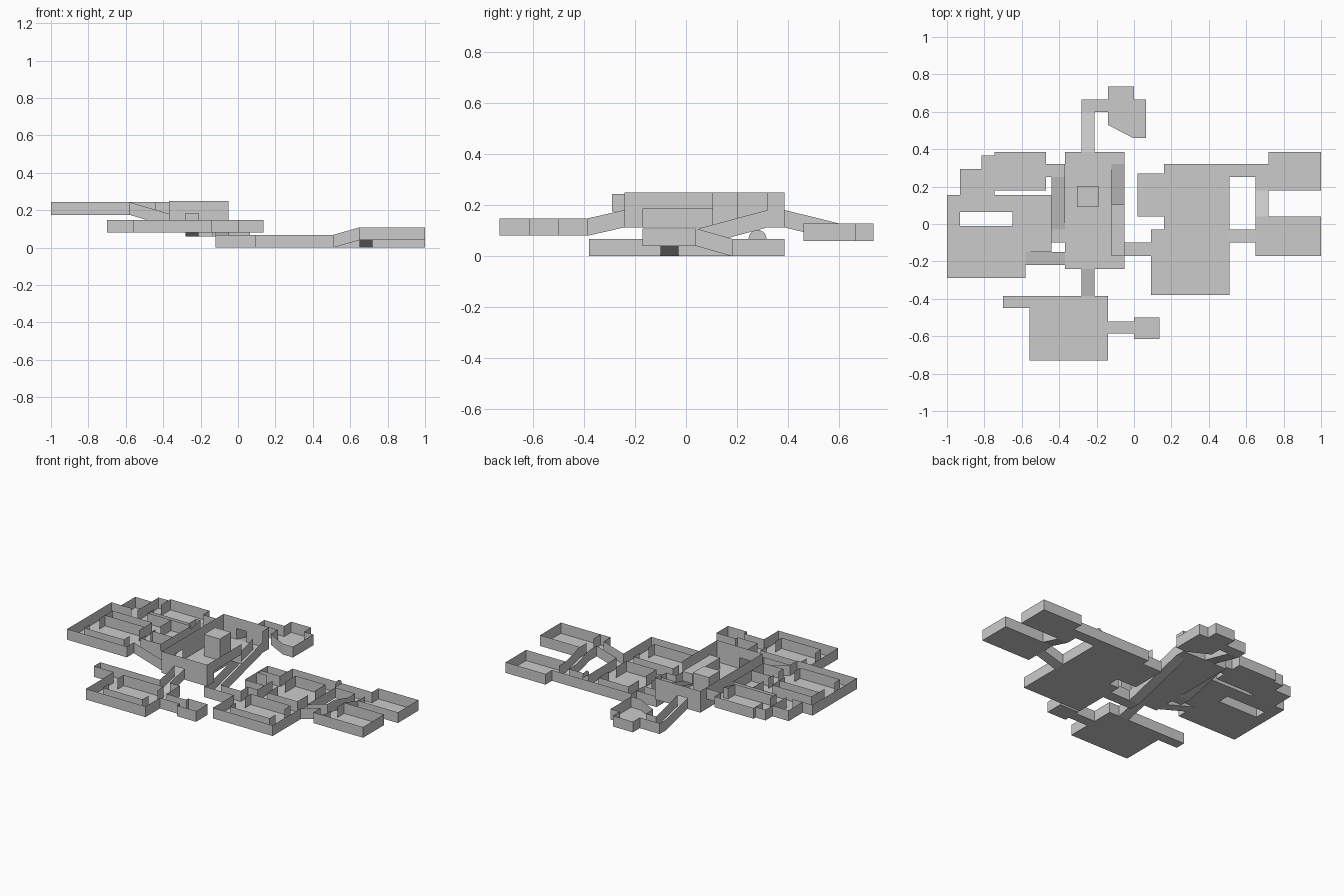
import bpy, math

if "Cube" in bpy.data.objects:
    bpy.data.objects.remove(bpy.data.objects["Cube"])

H = 0.068           # height of an ordinary wall
Z0, Z1, Z2, Z3, Z4 = 0.0, 0.04, 0.08, 0.113, 0.175   # floor levels


def mesh(name, quads):
    verts, faces = [], []
    for q in quads:
        faces.append(range(len(verts), len(verts) + len(q)))
        verts += q
    me = bpy.data.meshes.new(name)
    me.from_pydata(verts, [], [list(f) for f in faces])
    ob = bpy.data.objects.new(name, me)
    bpy.context.collection.objects.link(ob)
    return ob


def wall(a, b, z, h):
    return [(*a, z), (*b, z), (*b, z + h), (*a, z + h)]


def inside(p, rects):
    e = 1e-4
    return any(r[0] - e <= p[0] <= r[2] + e and r[1] - e <= p[1] <= r[3] + e for r in rects)


def plan(name, rects, z, h=H, doors=(), opens=(), holes=()):
    """Floor of joined rectangles with walls round its outline.
    doors leave a lintel when the wall is tall, opens remove the wall."""
    every = list(rects) + list(doors) + list(opens) + list(holes)
    xs = sorted({v for r in every for v in (r[0], r[2])})
    ys = sorted({v for r in every for v in (r[1], r[3])})

    def cell(i, j):
        if not (0 <= i < len(xs) - 1 and 0 <= j < len(ys) - 1):
            return False
        c = ((xs[i] + xs[i + 1]) / 2, (ys[j] + ys[j + 1]) / 2)
        return inside(c, rects) and not inside(c, holes)

    quads = []
    for i in range(len(xs) - 1):
        for j in range(len(ys) - 1):
            if not cell(i, j):
                continue
            a, b, c, d = xs[i], ys[j], xs[i + 1], ys[j + 1]
            quads.append([(a, b, z), (c, b, z), (c, d, z), (a, d, z)])
            for di, dj, p, q in ((0, -1, (a, b), (c, b)), (1, 0, (c, b), (c, d)),
                                 (0, 1, (c, d), (a, d)), (-1, 0, (a, d), (a, b))):
                m = ((p[0] + q[0]) / 2, (p[1] + q[1]) / 2)
                if cell(i + di, j + dj) or inside(m, opens):
                    continue
                if inside(m, doors):
                    if h > H + 0.01:
                        quads.append(wall(p, q, z + H, h - H))
                else:
                    quads.append(wall(p, q, z, h))
    return mesh(name, quads)


def ramp(name, r, za, zb, axis):
    """Sloped corridor: za at the low coordinate end, zb at the high one."""
    a, b, c, d = r
    if axis == 'x':
        p = [(a, b, za), (c, b, zb), (c, d, zb), (a, d, za)]
        sides = ((p[0], p[1]), (p[2], p[3]))
    else:
        p = [(a, b, za), (c, b, za), (c, d, zb), (a, d, zb)]
        sides = ((p[1], p[2]), (p[3], p[0]))
    up = lambda v: (v[0], v[1], v[2] + H)
    mesh(name, [p] + [[u, v, up(v), up(u)] for u, v in sides])


def walls(name, z, lines):
    mesh(name, [wall((a, b), (c, d), z, H) for a, b, c, d in lines])


def inner_room(name, r, z, gap=0.07):
    """Inner chamber walls with a door in the middle of both short sides."""
    a, b, c, d = r
    m = (b + d) / 2
    lines = [(a, b, c, b), (a, d, c, d)]
    for x in (a, c):
        lines += [(x, b, x, m - gap / 2), (x, m + gap / 2, x, d)]
    walls(name, z, lines)


# great hall with its pillar
plan("hall", [(-.37, -.24, -.12, .385), (-.12, .32, -.05, .385), (-.12, -.24, -.05, -.17)],
     Z3, .137,
     doors=[(-.28, -.24, -.21, -.24), (-.28, .385, -.21, .385), (-.37, -.22, -.37, -.15),
            (-.37, -.1, -.37, -.03)],
     opens=[(-.12, -.17, -.12, .32), (-.12, .32, -.05, .32), (-.12, -.17, -.05, -.17)])
bpy.ops.mesh.primitive_cube_add(size=1, location=(-.2475, .147, Z3 + .0685))
pillar = bpy.context.object
pillar.name = "hall_pillar"
pillar.scale = (.113, .113, .137)

# ledge over the long ramp
L = Z3 + H + .003
mesh("hall_ledge", [
    [(-.12, -.17, L), (-.05, -.17, L), (-.05, .105, L), (-.12, .105, L)],
    wall((-.12, -.17), (-.12, .105), Z3, L - Z3),
    wall((-.12, -.17), (-.05, -.17), Z3, L - Z3),
    wall((-.12, .105), (-.05, .105), Z3 + .01, L - Z3 - .01),
    wall((-.05, -.17), (-.05, .105), L, .25 - L)])

# ramps leading out of the hall and between levels
ramp("east_long_ramp", (-.12, -.1, -.05, .32), Z0, Z3, 'y')
ramp("south_ramp", (-.28, -.385, -.21, -.24), Z2, Z3, 'y')
ramp("north_ramp", (-.28, .385, -.21, .6), Z3, .06, 'y')
ramp("west_ramp", (-.58, -.22, -.37, -.15), Z4, Z3, 'x')
ramp("west_side_ramp", (-.44, -.03, -.37, .25), Z3, Z4, 'y')
plan("west_side_landing", [(-.44, -.1, -.37, -.03)], Z3,
     opens=[(-.44, -.03, -.37, -.03), (-.37, -.1, -.37, -.03)])
ramp("far_east_ramp", (.51, -.1, .65, -.03), Z0, Z1, 'x')
ramp("far_east_side_ramp", (.65, .04, .72, .18), Z1, Z0, 'y')

# south rooms
plan("south_rooms", [(-.56, -.73, -.14, -.385), (-.7, -.45, -.56, -.385),
                     (-.14, -.585, 0, -.52), (0, -.615, .135, -.5)], Z2,
     doors=[(-.28, -.385, -.21, -.385)])
inner_room("south_inner_room", (-.49, -.66, -.21, -.45), Z2, .09)

# north room with one slanted wall
pts = [(-.28, .6), (-.14, .6), (-.14, .53), (0, .46), (.065, .46), (.065, .665),
       (0, .665), (0, .735), (-.14, .735), (-.14, .665), (-.28, .665)]
pts[3] = (-.005, .46)
mesh("north_room", [[(x, y, .06) for x, y in pts],
                    wall((-.21, .6), (-.14, .6), .06, H)] +
     [wall(pts[i], pts[(i + 1) % len(pts)], .06, H) for i in range(1, len(pts))])

# west rooms
plan("west_rooms", [(-1, -.29, -.58, .155), (-.58, -.15, -.44, .155),
                    (-.93, .155, -.815, .295), (-.815, .155, -.745, .365),
                    (-.745, .18, -.47, .385), (-.47, .25, -.37, .32)], Z4,
     doors=[(-.58, -.22, -.58, -.15), (-.37, .25, -.37, .32), (-.44, .25, -.37, .25)],
     holes=[(-.93, -.01, -.65, .065)])
inner_room("west_inner_room", (-.93, -.22, -.65, -.01), Z4, .1)
walls("west_partitions", Z4, [
    (-.58, -.15, -.58, -.1), (-.58, -.05, -.58, 0), (-.58, .05, -.58, .155),
    (-.58, -.03, -.44, -.03), (-.815, .155, -.815, .295), (-.93, .155, -.86, .155),
    (-.745, .18, -.745, .22), (-.745, .29, -.745, .365), (-.745, .155, -.65, .155)])

# east rooms and corridors
plan("east_rooms", [(-.12, -.17, .09, -.1), (.09, -.38, .51, -.03), (.16, -.03, .51, .32),
                    (.02, .04, .16, .27), (.51, .25, .72, .32), (.65, .18, .72, .25),
                    (.72, .18, 1, .385)], Z0,
     doors=[(-.12, -.1, -.05, -.1), (.51, -.1, .51, -.03), (.65, .18, .72, .18)])
inner_room("east_inner_room_south", (.16, -.31, .44, -.1), Z0, .09)
inner_room("east_inner_room_north", (.23, -.03, .44, .25), Z0)
walls("east_partitions", Z0, [(.16, .04, .16, .12), (.16, .2, .16, .27), (.02, .16, .09, .16),
                              (.02, .195, .16, .195), (.72, .18, .72, .25), (.72, .32, .72, .385)])
plan("far_east_room", [(.65, -.17, .72, .04), (.72, -.17, 1, .04)], Z1,
     doors=[(.65, -.1, .65, -.03), (.65, .04, .72, .04)])
walls("far_east_partition", Z1, [(.72, -.17, .72, -.1), (.72, -.03, .72, .04)])

# half-round arch above the corridor door
mesh("door_arch", [[(.51, .28 + .035 * math.cos(math.pi * i / 12),
                     H + .035 * math.sin(math.pi * i / 12)) for i in range(13)]])
